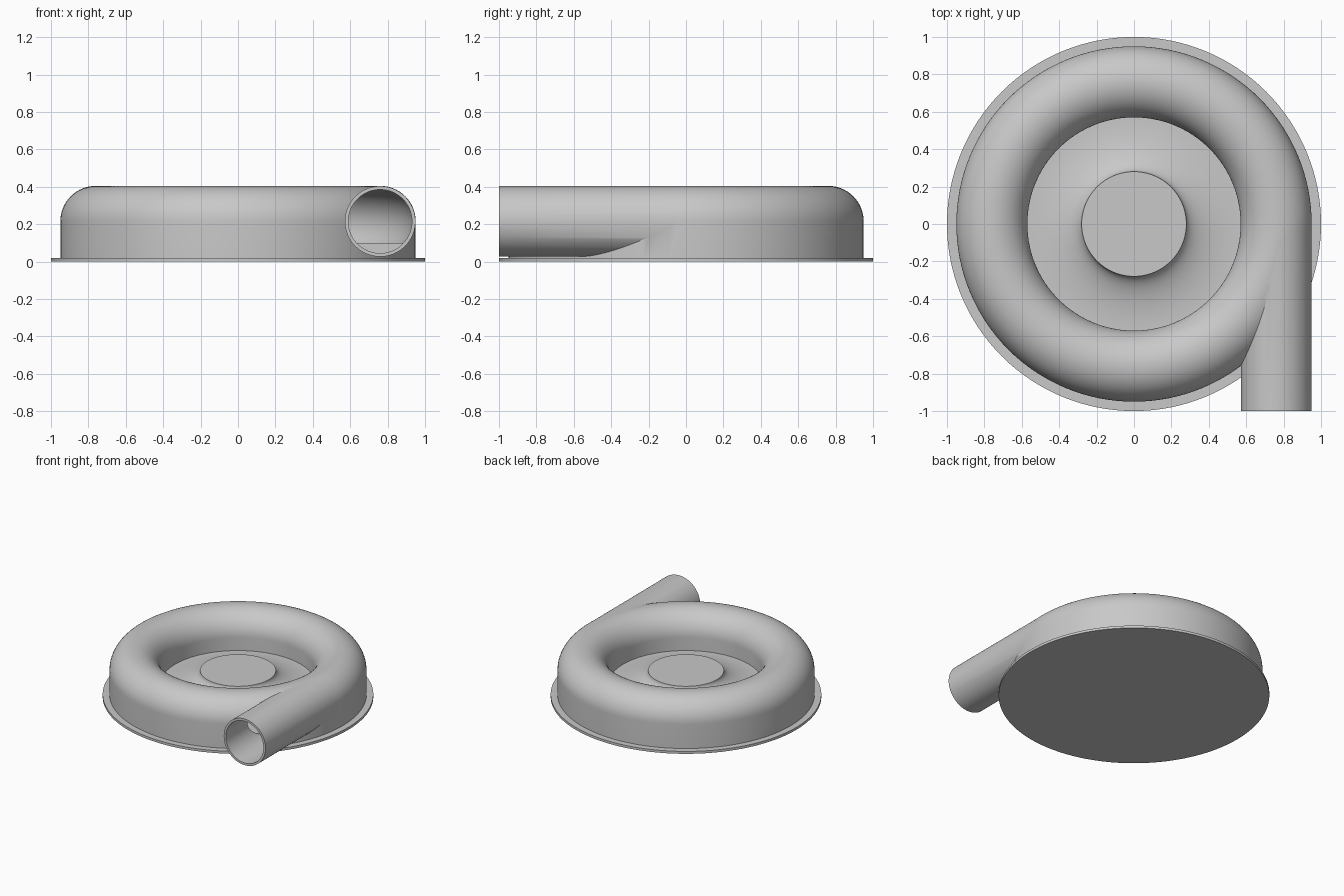
import bpy, bmesh, math
from mathutils import Matrix, Vector

if "Cube" in bpy.data.objects:
    bpy.data.objects.remove(bpy.data.objects["Cube"], do_unlink=True)

grey = bpy.data.materials.new("plain_grey")
grey.use_nodes = True
COLOUR = (0.58, 0.58, 0.58, 1)
grey.diffuse_color = COLOUR
grey.node_tree.nodes["Principled BSDF"].inputs["Base Color"].default_value = COLOUR

RING = 0.76      # radius of the volute centre line
AXIS_Z = 0.215   # height of the volute centre line
TUBE = 0.19      # outer tube radius
BORE = 0.171     # inner tube radius
FLOOR = 0.1      # floor inside the volute


def finish(name, bm):
    bmesh.ops.remove_doubles(bm, verts=bm.verts, dist=1e-5)
    bmesh.ops.recalc_face_normals(bm, faces=bm.faces)
    mesh = bpy.data.meshes.new(name)
    bm.to_mesh(mesh)
    bm.free()
    mesh.materials.append(grey)
    obj = bpy.data.objects.new(name, mesh)
    bpy.context.collection.objects.link(obj)
    return obj


def lathe(name, profile, closed=False, steps=128):
    """Revolve (radius, height) points about the z axis."""
    bm = bmesh.new()
    verts = [bm.verts.new((r, 0, z)) for r, z in profile]
    edges = [bm.edges.new(pair) for pair in zip(verts, verts[1:])]
    if closed:
        edges.append(bm.edges.new((verts[-1], verts[0])))
    bmesh.ops.spin(bm, geom=verts + edges, cent=(0, 0, 0), axis=(0, 0, 1),
                   angle=math.tau, steps=steps, use_merge=False)
    return finish(name, bm)


def straight_tube(name, radius, y0, y1):
    bm = bmesh.new()
    place = Matrix.Translation((RING, (y0 + y1) / 2, AXIS_Z)) @ Matrix.Rotation(math.pi / 2, 4, 'X')
    bmesh.ops.create_cone(bm, cap_ends=True, segments=80, radius1=radius,
                          radius2=radius, depth=y1 - y0, matrix=place)
    return finish(name, bm)


def arc(radius, start, end, count):
    angles = [start + (end - start) * i / count for i in range(count + 1)]
    return [(RING + radius * math.cos(a), AXIS_Z + radius * math.sin(a)) for a in angles]


def combine(target, tool, operation):
    mod = target.modifiers.new(operation.lower(), 'BOOLEAN')
    mod.operation, mod.solver, mod.object = operation, 'EXACT', tool
    bpy.context.view_layer.objects.active = target
    bpy.ops.object.modifier_apply(modifier=mod.name)
    bpy.data.objects.remove(tool, do_unlink=True)


# Flat round base plate
base = lathe("base_plate", [(0, 0), (1, 0), (1, 0.02), (0, 0.02)])

# Volute casing: straight walls below, rounded crown above
inner, outer = RING - TUBE, RING + TUBE
casing = lathe("volute_casing", [(inner, 0.015), (outer, 0.015)] + arc(TUBE, 0, math.pi, 32), closed=True)

# Tangential outlet pipe, then the hollow inside
combine(casing, straight_tube("outlet_pipe", TUBE - 0.0015, -1, -0.02), 'UNION')
dip = math.asin((AXIS_Z - FLOOR) / BORE)
combine(casing, lathe("cavity", arc(BORE, -dip, math.pi + dip, 36), closed=True), 'DIFFERENCE')
combine(casing, straight_tube("outlet_bore", BORE - 0.001, -1.1, -0.02), 'DIFFERENCE')

# Central hub with a concave flare running out to the casing wall
flare = []
for i in range(21):
    a = math.pi / 2 * i / 20
    flare.append((0.57 - 0.29 * math.sin(a), 0.215 - 0.105 * math.cos(a)))
hub = lathe("central_hub", [(0, 0.015), (0.58, 0.015), (0.58, 0.11)] + flare + [(0, 0.215)])

# Smooth curved faces, keep the rims crisp
for obj in (base, casing, hub):
    bpy.ops.object.select_all(action='DESELECT')
    obj.select_set(True)
    bpy.context.view_layer.objects.active = obj
    bpy.ops.object.shade_smooth_by_angle(angle=math.radians(30))
